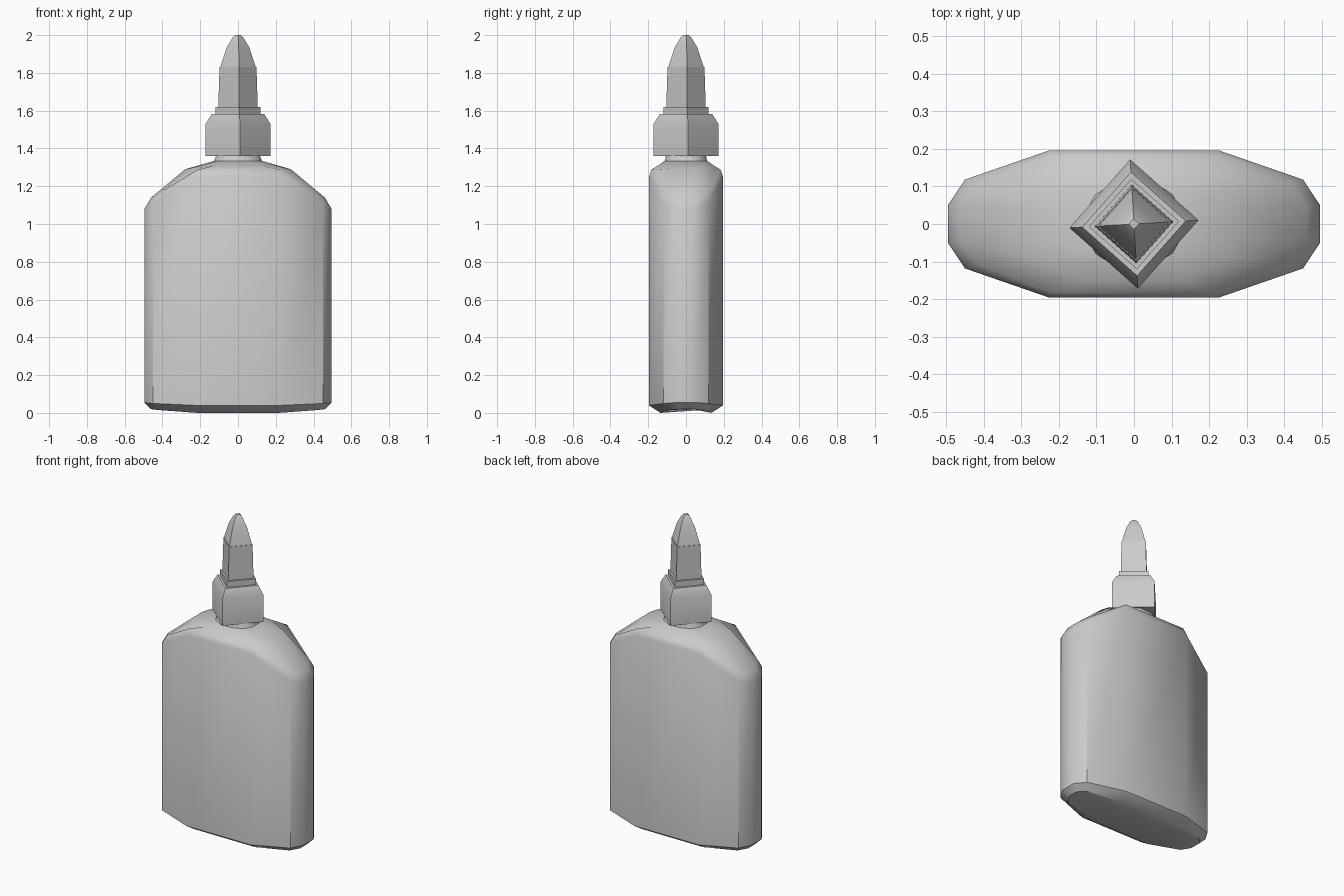
import bpy, bmesh, math

if "Cube" in bpy.data.objects:
    bpy.data.objects.remove(bpy.data.objects["Cube"])


def loft(name, rings, angle):
    """Skin a stack of equal-length rings, cap both ends, smooth below an angle."""
    bm = bmesh.new()
    loops = [[bm.verts.new(p) for p in ring] for ring in rings]
    n = len(loops[0])
    for lo, hi in zip(loops, loops[1:]):
        for i in range(n):
            j = (i + 1) % n
            bm.faces.new((lo[i], lo[j], hi[j], hi[i]))
    bm.faces.new(loops[0][::-1])
    bm.faces.new(loops[-1])
    bmesh.ops.recalc_face_normals(bm, faces=bm.faces)
    mesh = bpy.data.meshes.new(name)
    bm.to_mesh(mesh)
    bm.free()
    obj = bpy.data.objects.new(name, mesh)
    bpy.context.collection.objects.link(obj)
    bpy.ops.object.select_all(action='DESELECT')
    obj.select_set(True)
    bpy.context.view_layer.objects.active = obj
    bpy.ops.object.shade_smooth_by_angle(angle=math.radians(angle))
    return obj


def mirrored(quarter):
    """Three points of one quadrant, mirrored to a 12-sided ring."""
    half = quarter + [(-x, y, z) for x, y, z in reversed(quarter)]
    return half + [(x, -y, z) for x, y, z in reversed(half)]


def square_lathe(name, profile):
    """Four-sided turned part, corners near the axes with a slight twist."""
    turn = math.radians(3.4)
    rings = [[(r * math.cos(turn + k * math.pi / 2),
               r * math.sin(turn + k * math.pi / 2), z) for k in range(4)]
             for r, z in profile]
    return loft(name, rings, 40)


# Bottle: base, straight walls, rounded shoulders
body = [
    [(.46, .035, .02), (.42, .085, .015), (.215, .135, 0)],
    [(.495, .05, .055), (.45, .118, .05), (.225, .196, .04)],
    [(.495, .05, 1.08), (.45, .118, 1.11), (.225, .196, 1.25)],
    [(.46, .045, 1.14), (.42, .105, 1.162), (.215, .184, 1.287)],
    [(.28, .045, 1.29), (.26, .09, 1.293), (.13, .15, 1.308)],
    [(.13, .035, 1.333), (.105, .08, 1.333), (.05, .115, 1.333)],
]
loft("bottle_body", [mirrored(r) for r in body], 35)

# Neck between the bottle and the cap
neck = [[(.13, .035, 1.325), (.105, .08, 1.325), (.05, .113, 1.325)],
        [(.113, .03, 1.37), (.09, .07, 1.37), (.045, .105, 1.37)]]
loft("neck", [mirrored(r) for r in neck], 35)

# Screw cap with collar
square_lathe("screw_cap", [(.172, 1.36), (.172, 1.53), (.138, 1.583)])
square_lathe("collar", [(.12, 1.575), (.12, 1.62)])

# Nozzle and pointed tip
square_lathe("nozzle", [(.105, 1.61), (.098, 1.83)])
square_lathe("nozzle_tip", [(.096, 1.825), (.06, 1.935), (.03, 1.985), (.014, 2.0)])
